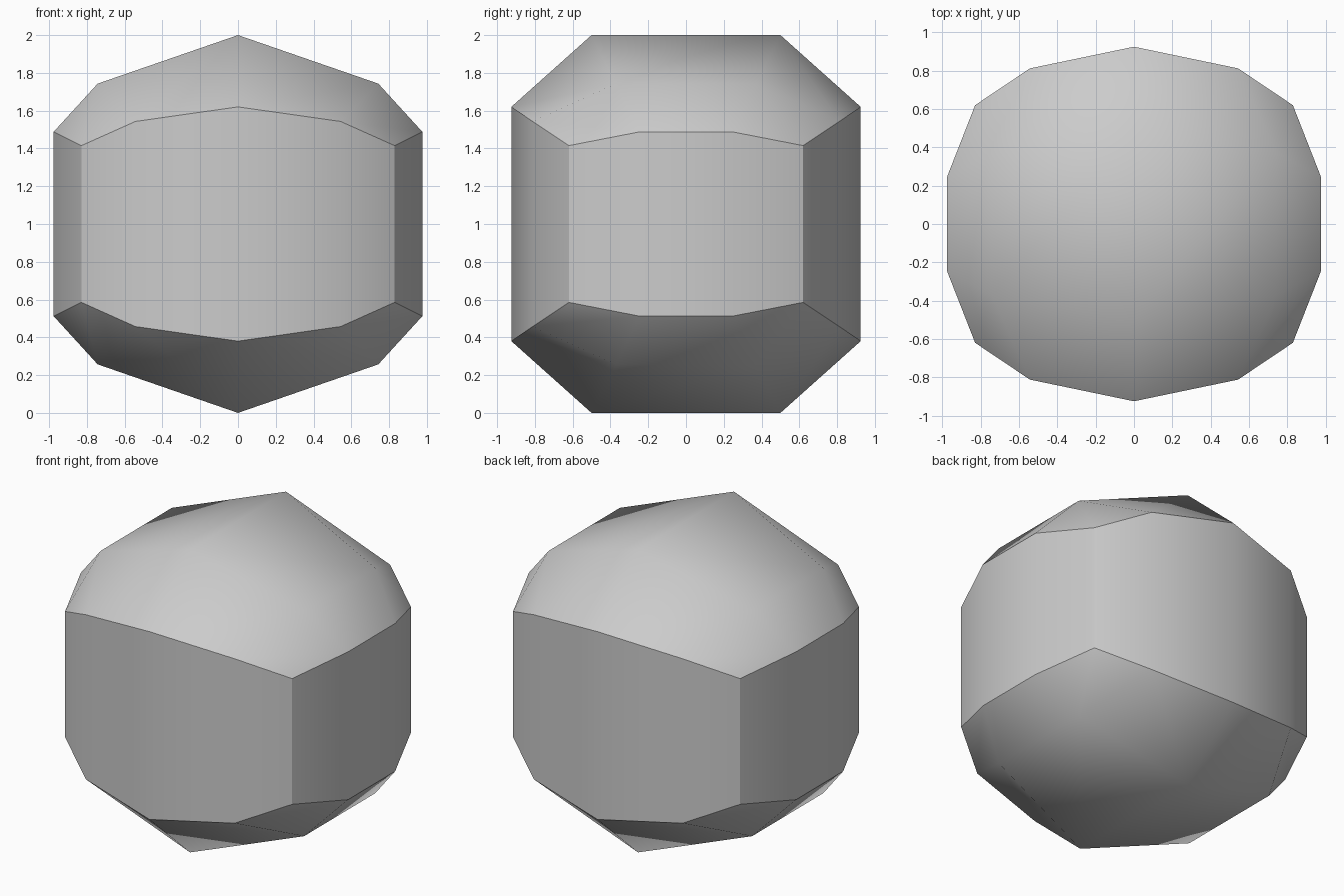
import bpy, bmesh

if "Cube" in bpy.data.objects:
    bpy.data.objects.remove(bpy.data.objects["Cube"])

# One quarter of the cap: wall-top row and ridge row, from middle to side
WALL_ROW = [(0.0, 0.925, 0.62), (0.543, 0.812, 0.543), (0.829, 0.62, 0.415)]
RIDGE_ROW = [(0.0, 0.5, 1.0), (0.743, 0.371, 0.743), (0.976, 0.245, 0.488)]


def full_row(half, y_sign, z_sign):
    """Mirror a half row in x and place it on the wanted side, z resting on 0."""
    pts = [(-x, y, z) for x, y, z in half[:0:-1]] + half
    return [(x, y * y_sign, 1 + z * z_sign) for x, y, z in pts]


bm = bmesh.new()
patch = bm.faces.layers.int.new("patch")


def add_face(verts, number):
    bm.faces.new(verts)[patch] = number


# Top and bottom caps: grids of four rows by five columns
rings = []
for number, zs in enumerate((1, -1)):
    rows = [[bm.verts.new(p) for p in full_row(half, ys, zs)]
            for half, ys in ((WALL_ROW, -1), (RIDGE_ROW, -1), (RIDGE_ROW, 1), (WALL_ROW, 1))]
    for a, b in zip(rows, rows[1:]):
        for i in range(4):
            add_face((a[i], a[i + 1], b[i + 1], b[i]), number)
    rings.append(rows)

# Four upright walls between the cap rims
top, bottom = rings
sides = [lambda r: r[0], lambda r: [row[-1] for row in r],
         lambda r: r[3], lambda r: [row[0] for row in r]]
for number, rim in enumerate(sides, start=2):
    t, b = rim(top), rim(bottom)
    for i in range(len(t) - 1):
        add_face((t[i], t[i + 1], b[i + 1], b[i]), number)

bmesh.ops.recalc_face_normals(bm, faces=bm.faces)

# Smooth inside each patch, sharp where patches meet
for f in bm.faces:
    f.smooth = True
for e in bm.edges:
    e.smooth = len({f[patch] for f in e.link_faces}) == 1
bm.faces.layers.int.remove(patch)

mesh = bpy.data.meshes.new("faceted_ball")
bm.to_mesh(mesh)
bm.free()

grey = bpy.data.materials.new("grey")
grey.diffuse_color = (0.6, 0.6, 0.6, 1)
grey.use_nodes = True
grey.node_tree.nodes["Principled BSDF"].inputs["Base Color"].default_value = grey.diffuse_color
mesh.materials.append(grey)
ball = bpy.data.objects.new("faceted_ball", mesh)
bpy.context.collection.objects.link(ball)
